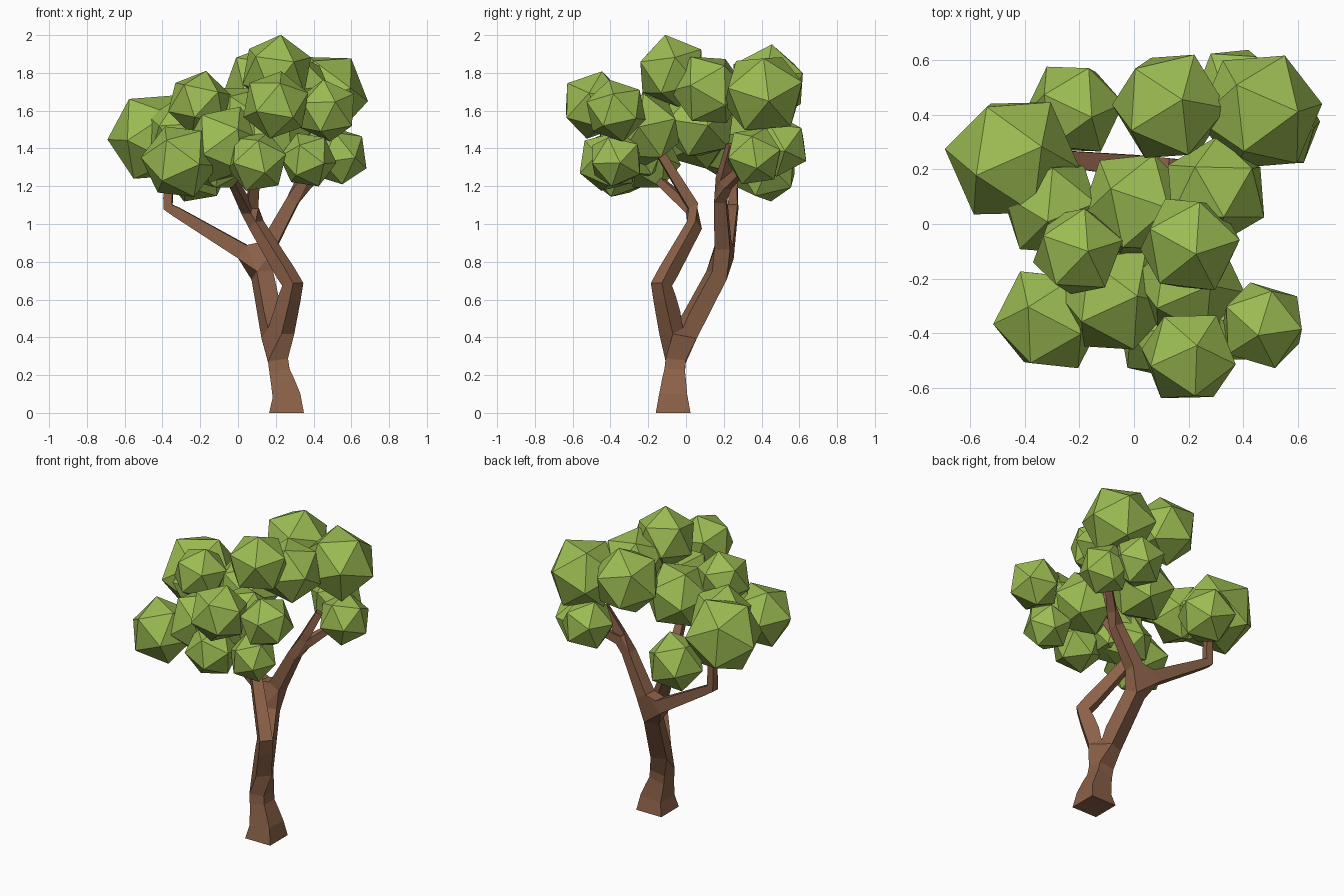
import bpy, random
from mathutils import Euler

random.seed(4)


def material(name, colour):
    m = bpy.data.materials.new(name)
    m.diffuse_color = (*colour, 1)
    return m


bark = material("bark brown", (0.26, 0.12, 0.065))
leaf = material("leaf green", (0.33, 0.50, 0.085))

# Trunk and branches: a skeleton (x, y, z, half width, parent index) thickened by Skin
nodes = [
    (0.257, -0.068, 0.00, 0.092, None),
    (0.257, -0.068, 0.09, 0.074, 0),
    (0.22, -0.06, 0.22, 0.054, 1),
    (0.205, -0.05, 0.33, 0.053, 2),
    # front branch with two twigs
    (0.29, -0.13, 0.68, 0.040, 3),
    (0.07, 0.07, 1.04, 0.030, 4),
    (0.10, -0.14, 1.38, 0.022, 5),
    (-0.03, -0.14, 1.23, 0.020, 5),
    # rear branch
    (0.115, 0.20, 0.80, 0.045, 3),
    # left bough
    (-0.37, 0.25, 1.09, 0.025, 8),
    (-0.37, 0.25, 1.25, 0.020, 9),
    # right bough with two twigs
    (0.32, 0.18, 1.18, 0.030, 8),
    (0.43, 0.24, 1.42, 0.020, 11),
    (0.45, 0.30, 1.29, 0.020, 11),
]
mesh = bpy.data.meshes.new("trunk")
mesh.from_pydata([n[:3] for n in nodes],
                 [(n[4], i) for i, n in enumerate(nodes) if n[4] is not None], [])
mesh.materials.append(bark)
trunk = bpy.data.objects.new("trunk", mesh)
bpy.context.collection.objects.link(trunk)
skin = trunk.modifiers.new("skin", 'SKIN')
skin.use_smooth_shade = False
bpy.context.view_layer.objects.active = trunk
trunk.select_set(True)
if not mesh.skin_vertices:
    bpy.ops.mesh.customdata_skin_add()
for i, n in enumerate(nodes):
    v = mesh.skin_vertices[0].data[i]
    v.radius = (n[3], n[3])
    v.use_root = i == 0

# Foliage: faceted clumps (x, y, z, radius)
clumps = [
    (-0.445, 0.24, 1.46, 0.235), (-0.22, 0.42, 1.29, 0.175),
    (0.13, 0.43, 1.74, 0.205), (0.46, 0.41, 1.69, 0.22),
    (0.205, -0.075, 1.81, 0.185), (-0.205, -0.10, 1.64, 0.165),
    (-0.31, -0.35, 1.33, 0.195), (-0.07, -0.27, 1.42, 0.205),
    (0.20, -0.485, 1.63, 0.175), (0.47, -0.37, 1.60, 0.16),
    (0.01, 0.07, 1.54, 0.20), (0.30, 0.12, 1.71, 0.19),
    (0.53, 0.36, 1.36, 0.155), (0.38, 0.49, 1.41, 0.16),
    (0.10, -0.41, 1.33, 0.16), (0.37, -0.37, 1.34, 0.145),
    (0.20, -0.22, 1.50, 0.195), (-0.30, 0.06, 1.48, 0.185),
    (-0.10, -0.19, 1.33, 0.155),
]
for i, (x, y, z, r) in enumerate(clumps):
    rot = Euler([random.uniform(0, 6.28) for _ in range(3)])
    bpy.ops.mesh.primitive_ico_sphere_add(subdivisions=1, radius=r * 1.06,
                                          location=(x, y, z), rotation=rot)
    clump = bpy.context.object
    clump.name = f"leaf_clump_{i + 1}"
    clump.data.materials.append(leaf)
